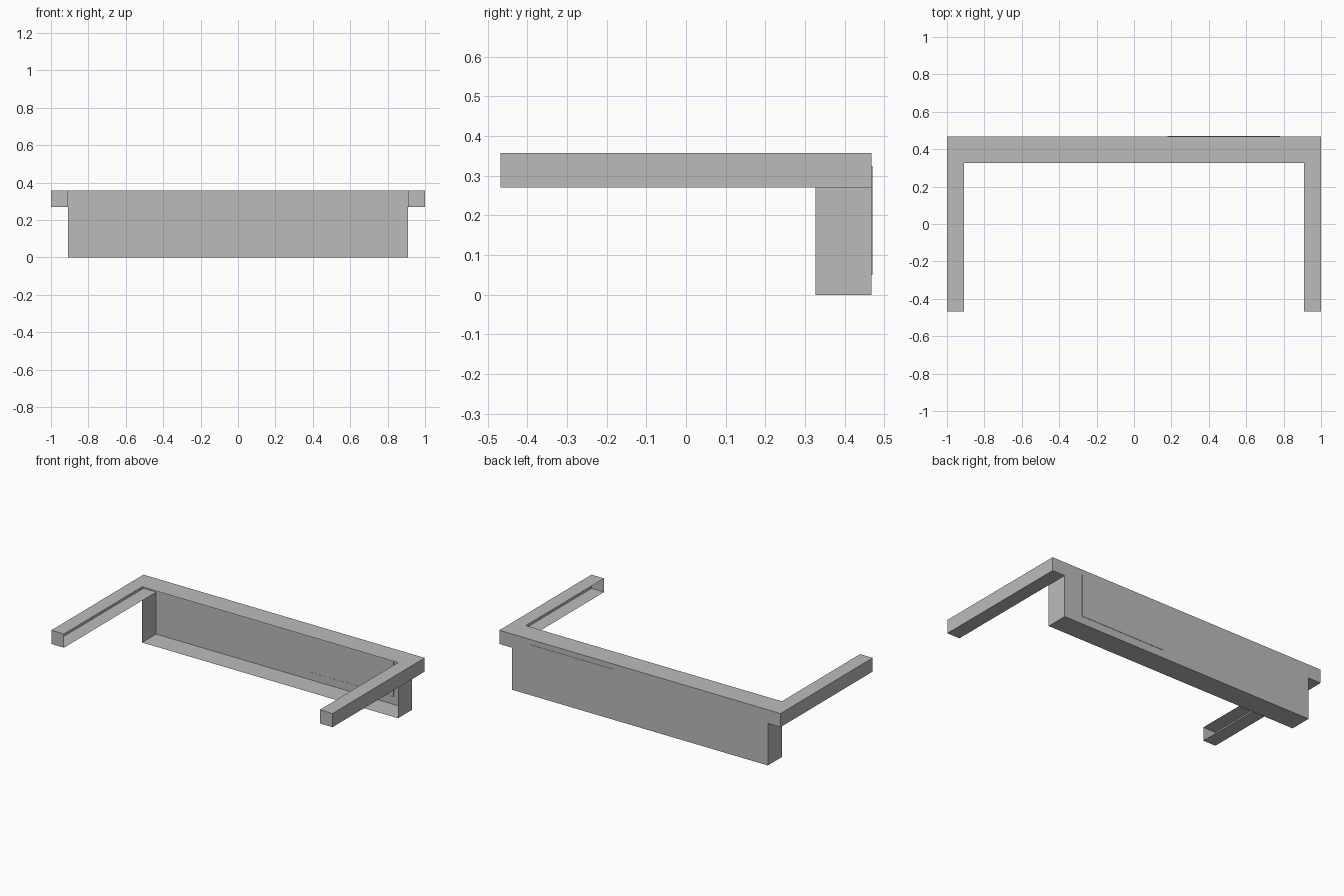
import bpy
import bmesh
from mathutils import Vector

cube = bpy.data.objects.get("Cube")
if cube:
    bpy.data.objects.remove(cube, do_unlink=True)

grey = bpy.data.materials.new("mid_grey")
grey.use_nodes = True
GREY = (0.5, 0.5, 0.5, 1.0)
grey.diffuse_color = GREY
grey.node_tree.nodes["Principled BSDF"].inputs["Base Color"].default_value = GREY

# Shared dimensions
OUT, IN = 1.0, 0.91            # outer and inner half widths
BACK, LIP = 0.468, 0.326       # rear face and front opening of the trough
TOP, LEDGE = 0.358, 0.27       # top and underside of the rails


def shell(name, lo, hi, open_sides=()):
    """Thin sheet box between two corners, without the faces in open_sides."""
    lo, hi = Vector(lo), Vector(hi)
    bm = bmesh.new()
    bmesh.ops.create_cube(bm, size=1)
    bmesh.ops.recalc_face_normals(bm, faces=bm.faces)
    gone = [f for f in bm.faces
            if any(f.normal.dot(Vector(d)) > 0.9 for d in open_sides)]
    bmesh.ops.delete(bm, geom=gone, context="FACES")
    for v in bm.verts:
        v.co = (lo + hi) / 2 + v.co * (hi - lo)
    mesh = bpy.data.meshes.new(name)
    bm.to_mesh(mesh)
    bm.free()
    mesh.materials.append(grey)
    obj = bpy.data.objects.new(name, mesh)
    bpy.context.scene.collection.objects.link(obj)
    return obj


LEFT, RIGHT = (1, 0, 0), (-1, 0, 0)
FRONT, UP, DOWN = (0, -1, 0), (0, 0, 1), (0, 0, -1)

# Side arms: channels open towards the middle
shell("left_arm", (IN, -BACK, LEDGE), (OUT, BACK, TOP), [RIGHT])
shell("right_arm", (-OUT, -BACK, LEDGE), (-IN, BACK, TOP), [LEFT])

# Rear rail: top and back sheets joining the arms
shell("rear_rail", (-IN, LIP, LEDGE), (IN, BACK, TOP), [LEFT, RIGHT, FRONT, DOWN])

# Trough below the rail, open at the front and top
shell("rear_trough", (-IN, LIP, 0), (IN, BACK, LEDGE), [FRONT, UP])

# Slim plate on the back
shell("back_plate", (0.18, BACK - 0.001, 0.05), (0.78, BACK + 0.002, 0.325), [FRONT])
